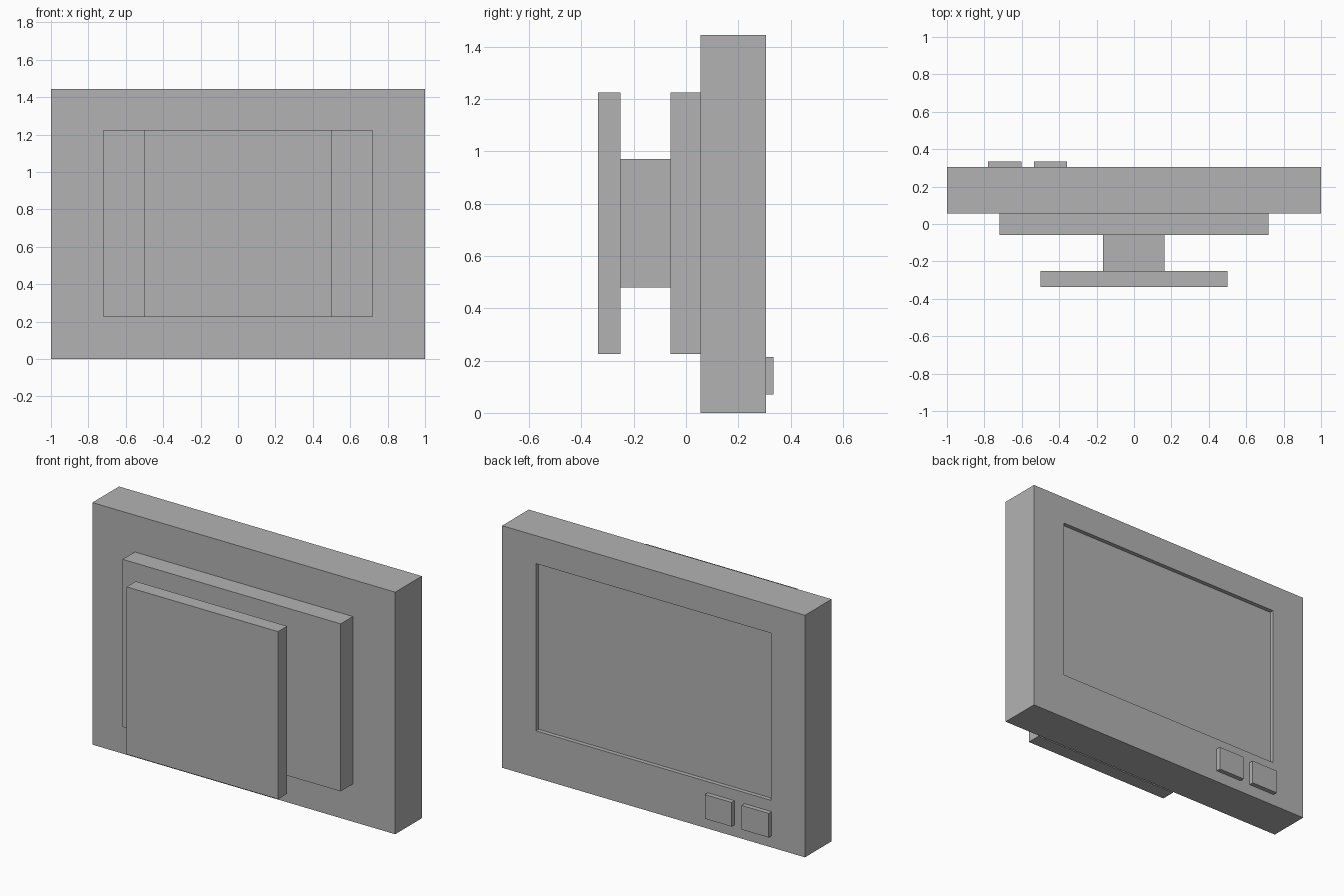
import bpy
import bmesh

if "Cube" in bpy.data.objects:
    bpy.data.objects.remove(bpy.data.objects["Cube"])

grey = bpy.data.materials.new("plain grey")
grey.diffuse_color = (0.45, 0.45, 0.45, 1)
grey.use_nodes = True
grey.node_tree.nodes["Principled BSDF"].inputs["Base Color"].default_value = grey.diffuse_color


def box(name, x, y, z):
    """Axis-aligned box from (min, max) pairs."""
    bm = bmesh.new()
    bmesh.ops.create_cube(bm, size=1)
    for v in bm.verts:
        v.co = [lo + (c + 0.5) * (hi - lo) for c, (lo, hi) in zip(v.co, (x, y, z))]
    mesh = bpy.data.meshes.new(name)
    bm.to_mesh(mesh)
    bm.free()
    mesh.materials.append(grey)
    obj = bpy.data.objects.new(name, mesh)
    bpy.context.collection.objects.link(obj)
    return obj


# Main housing with a shallow screen recess in its display side
housing = box("housing", (-1, 1), (0.055, 0.306), (0, 1.445))
cutter = box("screen_cutter", (-0.777, 0.777), (0.281, 0.4), (0.28, 1.278))
cutter.hide_render = True
cutter.hide_viewport = True
recess = housing.modifiers.new("screen_recess", 'BOOLEAN')
recess.operation = 'DIFFERENCE'
recess.solver = 'EXACT'
recess.object = cutter

# Rear casing, bracket arm and mounting plate
box("rear_casing", (-0.72, 0.72), (-0.06, 0.055), (0.225, 1.225))
box("bracket_arm", (-0.165, 0.163), (-0.25, -0.06), (0.48, 0.97))
box("mounting_plate", (-0.5, 0.5), (-0.336, -0.25), (0.225, 1.225))

# Two control buttons below the screen
for i, x in enumerate([(-0.78, -0.602), (-0.535, -0.358)]):
    box(f"button_{i + 1}", x, (0.306, 0.334), (0.07, 0.214))
